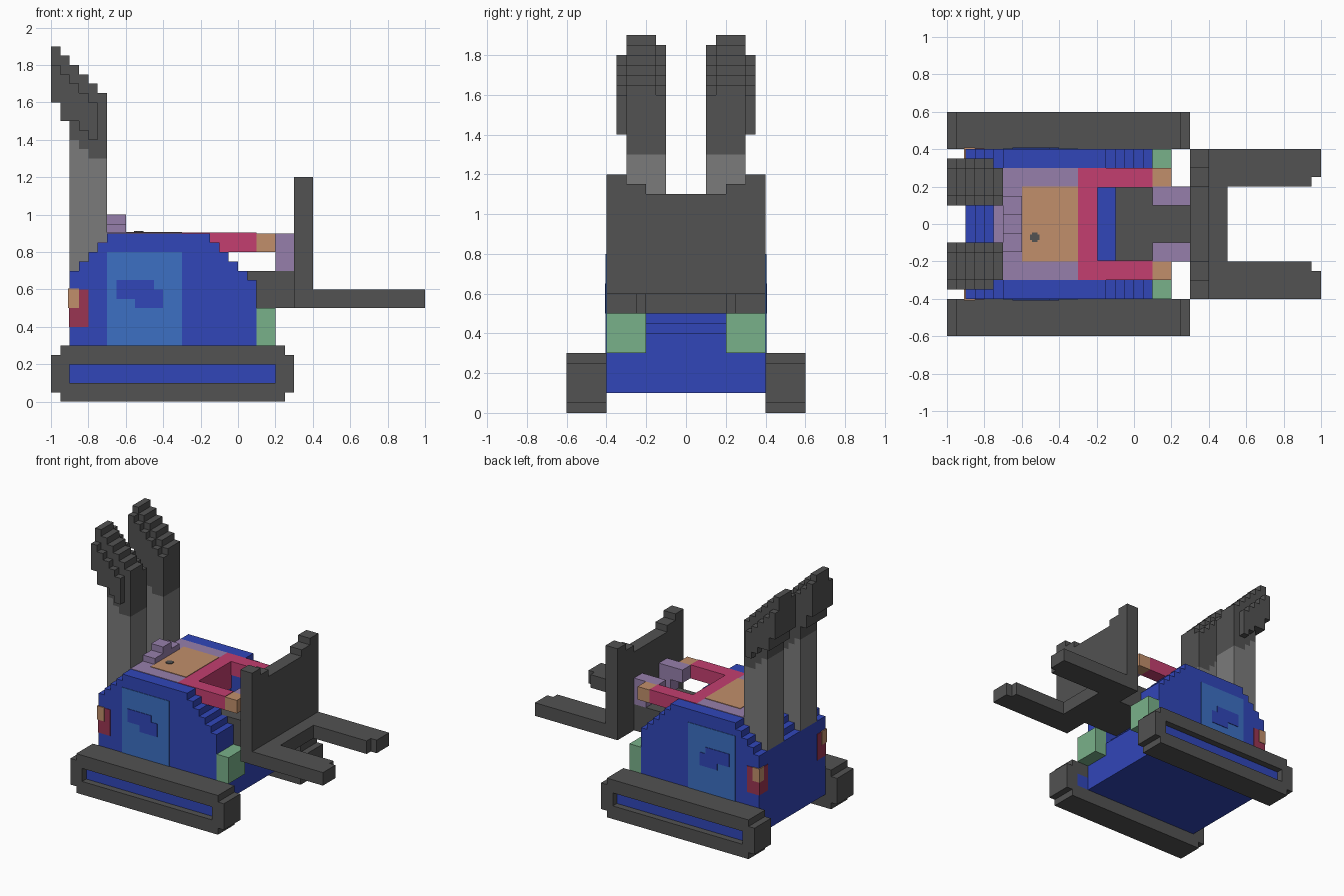
import bpy, bmesh

old = bpy.data.objects.get("Cube")
if old:
    bpy.data.objects.remove(old, do_unlink=True)


def material(name, hexcode):
    def lin(c):
        c /= 255
        return c / 12.92 if c <= 0.04045 else ((c + 0.055) / 1.055) ** 2.4
    rgba = [lin(int(hexcode[i:i + 2], 16)) for i in (0, 2, 4)] + [1.0]
    m = bpy.data.materials.new(name)
    m.use_nodes = True
    m.diffuse_color = rgba
    m.node_tree.nodes["Principled BSDF"].inputs["Base Color"].default_value = rgba
    return m


BLUE = material("body_blue", "3146B9")
SKY = material("window_blue", "3C70C3")
DARK = material("dark_grey", "525252")
GREY = material("pipe_grey", "7B7B7B")
GREEN = material("green", "79B18A")
PURPLE = material("purple", "967FAB")
ORANGE = material("orange", "C18F6B")
PINK = material("pink_red", "C33F70")
RED = material("lamp_red", "9A3552")


def finish(name, bm, mat):
    bmesh.ops.recalc_face_normals(bm, faces=bm.faces)
    me = bpy.data.meshes.new(name)
    bm.to_mesh(me)
    bm.free()
    me.materials.append(mat)
    ob = bpy.data.objects.new(name, me)
    bpy.context.collection.objects.link(ob)
    return ob


def boxes(name, mat, *specs):
    """Each spec is (x0, x1, y0, y1, z0, z1); all go in one object."""
    bm = bmesh.new()
    for x0, x1, y0, y1, z0, z1 in specs:
        vs = bmesh.ops.create_cube(bm, size=1)["verts"]
        for v in vs:
            v.co = ((x0 + x1) / 2 + v.co.x * (x1 - x0),
                    (y0 + y1) / 2 + v.co.y * (y1 - y0),
                    (z0 + z1) / 2 + v.co.z * (z1 - z0))
    return finish(name, bm, mat)


def stepped(name, mat, edges, tops, bottoms, lo, hi, axis="y"):
    """Extrude a stepped outline: one top and bottom height per column."""
    pts = []
    for i, t in enumerate(tops):
        pts += [(edges[i], t), (edges[i + 1], t)]
    for i in reversed(range(len(bottoms))):
        pts += [(edges[i + 1], bottoms[i]), (edges[i], bottoms[i])]
    outline = [p for i, p in enumerate(pts) if p != pts[i - 1]]
    place = (lambda u, w: (u, lo, w)) if axis == "y" else (lambda u, w: (lo, u, w))
    bm = bmesh.new()
    face = bm.faces.new([bm.verts.new(place(u, w)) for u, w in outline])
    ext = bmesh.ops.extrude_face_region(bm, geom=[face])["geom"]
    move = (0, hi - lo, 0) if axis == "y" else (hi - lo, 0, 0)
    bmesh.ops.translate(bm, vec=move, verts=[g for g in ext if isinstance(g, bmesh.types.BMVert)])
    return finish(name, bm, mat)


def mirrored(s, a, b):
    return (a, b) if s > 0 else (-b, -a)


# Body: two stepped sides and a lower, stepped middle
side_x = [-.9, -.85, -.8, -.75, -.7, -.15, -.1, -.05, 0, .05, .1]
side_top = [.7, .75, .8, .85, .9, .9, .85, .8, .75, .7]
side_top = [.7, .75, .8, .85, .9, .85, .8, .75, .7, .65]
mid_x = [-.9, -.85, -.8, -.75, -.7, -.2, 0, .05, .1]
mid_top = [.7, .75, .8, .85, .9, .5, .45, .4]
stepped("body_middle", BLUE, mid_x, mid_top, [.1] * len(mid_top), -.2, .2)

# Hood plates, cross bar and centre panel
e = .004
boxes("hood_panel", PURPLE, (-.7, -.3, -.3, .3, .8, .9 + e), (-.75, -.7, -.3, .3, .8, .85 + e))
boxes("hood_centre", ORANGE, (-.6, -.3, -.2, .2, .85, .9 + 2 * e))
boxes("hood_knob", DARK, (-.555, -.505, -.085, -.055, .9, .9 + 3 * e),
      (-.545, -.515, -.095, -.045, .9, .9 + 3 * e))
boxes("hood_cross_bar", PINK, (-.3, -.2 + e, -.3, .3, .7, .9 + e))
stepped("seat_back", PURPLE, [-.15, -.05, .05, .15], [.95, 1, .95], [.9] * 3, -.7, -.6, "x")

# Lifting arm, shield and cross base
boxes("lift_arm", DARK, (-.1, .3, -.2, .2, .5, .7))
stepped("shield", DARK, [-.4, -.3, -.2, .2, .3, .4], [1.2, 1.15, 1.1, 1.15, 1.2], [.5] * 5, .3, .4, "x")
boxes("fork_base", DARK, (.4, .5, -.4, .4, .5, .6))

for s, tag in ((1, "left"), (-1, "right")):
    def m(a, b):
        return mirrored(s, a, b)

    def n(part):
        return f"{part}_{tag}"

    # Body side and its window with a reflection patch
    stepped(n("body_side"), BLUE, side_x, side_top, [.1] * 10, *m(.2, .4))
    boxes(n("window"), SKY, (-.7, -.3, *m(.39, .4 + e), .3, .8))
    patch = m(.39, .4 + 2 * e)
    boxes(n("window_patch"), BLUE, (-.65, -.45, *patch, .6, .65),
          (-.65, -.4, *patch, .55, .6), (-.55, -.4, *patch, .5, .55))

    # Rear lamps wrap the corner
    boxes(n("lamp"), RED, (-.9 - e, -.8, *m(.3, .4 + e), .4, .6))
    boxes(n("lamp_glow"), ORANGE, (-.9 - 2 * e, -.85, *m(.35, .4 + 2 * e), .5, .6 + e))

    # Track: dark frame around a recessed blue strip
    ty = m(.4, .6)
    boxes(n("track_frame"), DARK, (-.95, .25, *ty, .2, .3), (-.95, .25, *ty, 0, .1),
          (-.95, -.9, *ty, .1, .2), (.2, .25, *ty, .1, .2),
          (-1, -.95, *ty, .05, .25), (.25, .3, *ty, .05, .25))
    boxes(n("track_strip"), BLUE, (-.9, .2, *m(.4, .55), .1, .2))

    # Front bar with orange tip, bracket, and green block
    boxes(n("hood_bar"), PINK, (-.2, .1, *m(.2 - e, .3), .8, .9 + e))
    boxes(n("bar_tip"), ORANGE, (.1, .2, *m(.2, .3), .8, .9))
    boxes(n("bar_bracket"), PURPLE, (.1, .2, *m(.1, .2), .8, .9), (.2, .3, *m(.1, .2), .7, .9))
    boxes(n("front_block"), GREEN, (.1, .2, *m(.2, .4), .3, .5))

    # Fork prong with a notched tip
    boxes(n("fork"), DARK, (.5, .95, *m(.2, .4), .5, .6), (.95, 1, *m(.25, .4), .5, .6))

    # Exhaust pipe: grey stem, dark flared mouth
    stem_x = [-.9, -.85, -.8, -.75, -.7]
    stepped(n("pipe_stem"), GREY, stem_x, [1.4, 1.35, 1.3, 1.3], [.7, .75, .8, .85], *m(.1, .3))
    mouth_x = [-1, -.95] + stem_x
    mouth_low = [1.6, 1.5, 1.4, 1.35, 1.3, 1.3]
    tops = [1.9 - .05 * i for i in range(6)]
    stepped(n("pipe_mouth"), DARK, mouth_x, tops, mouth_low, *m(.15, .3))
    stepped(n("pipe_mouth_inner"), DARK, mouth_x, [t - .05 for t in tops], mouth_low, *m(.1, .15))
    stepped(n("pipe_mouth_outer"), DARK, mouth_x[:6], [t - .1 for t in tops[:5]],
            [1.6, 1.5, 1.5, 1.45, 1.4], *m(.3, .35))
